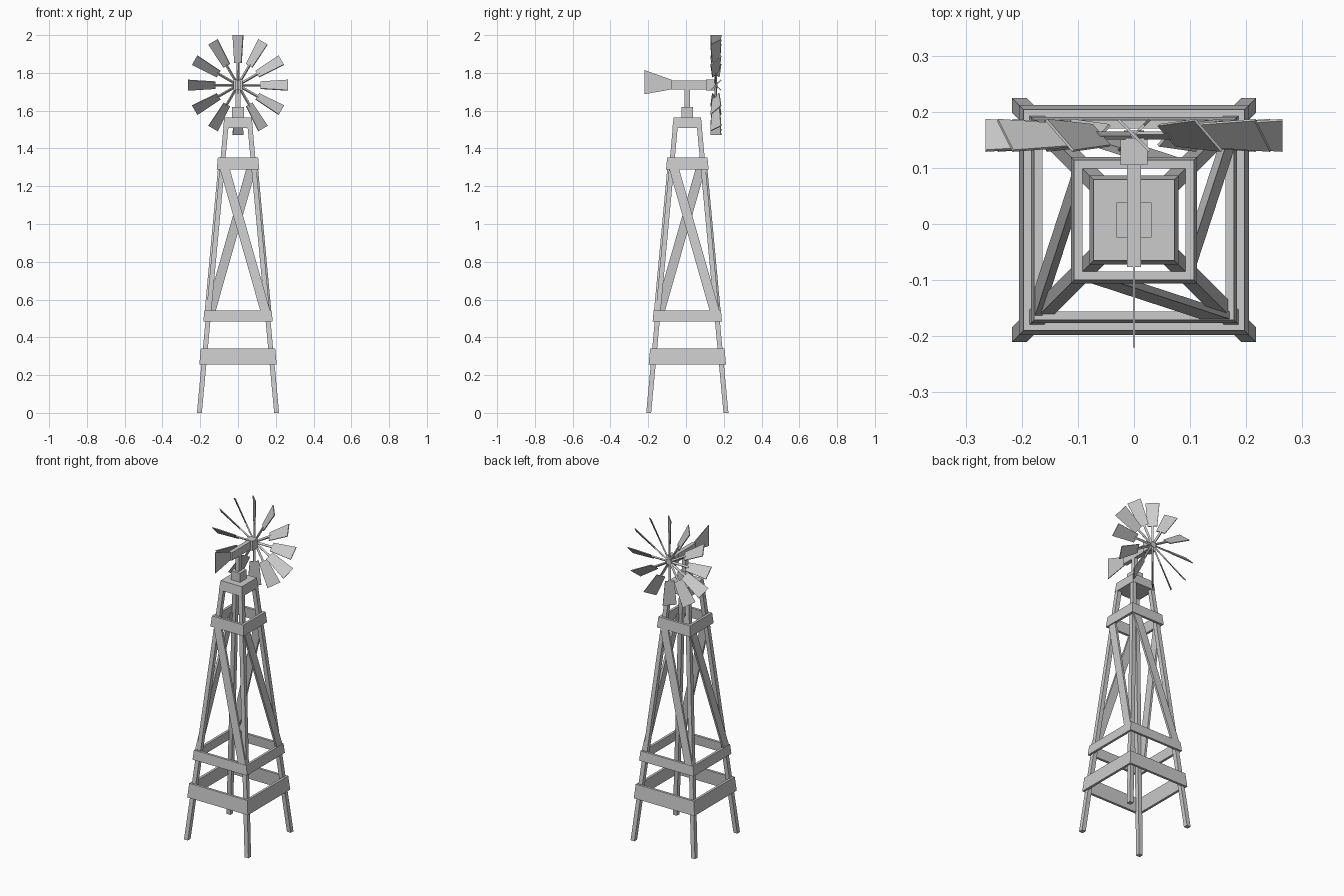
import bpy, math
from mathutils import Matrix, Vector

if "Cube" in bpy.data.objects:
    bpy.data.objects.remove(bpy.data.objects["Cube"])

CY = 0.007          # tower axis y
FAN = Vector((0, 0.158, 1.735))


def leg_out(z):
    """Outer half-width of the tapered tower at height z."""
    return 0.2175 - 0.093 * z


def mesh(name, verts, faces):
    me = bpy.data.meshes.new(name)
    me.from_pydata([tuple(v) for v in verts], [], faces)
    me.update()
    ob = bpy.data.objects.new(name, me)
    bpy.context.collection.objects.link(ob)
    return ob


HEX = [(3, 2, 1, 0), (4, 5, 6, 7), (0, 1, 5, 4), (1, 2, 6, 5), (2, 3, 7, 6), (3, 0, 4, 7)]


def hexa(name, low, high):
    """Solid between two quads, each listed counter-clockwise from above."""
    return mesh(name, list(low) + list(high), HEX)


def rect(x0, x1, y0, y1, z):
    return [Vector(p) for p in ((x0, y0, z), (x1, y0, z), (x1, y1, z), (x0, y1, z))]


def box(name, x0, x1, y0, y1, z0, z1):
    return hexa(name, rect(x0, x1, y0, y1, z0), rect(x0, x1, y0, y1, z1))


def turned(pts, k):
    """Turn points a quarter turn k times about the tower axis."""
    m = Matrix.Translation((0, CY, 0)) @ Matrix.Rotation(k * math.pi / 2, 4, 'Z')
    return [m @ p for p in pts]


# Legs and diagonal braces, one per side
for k in range(4):
    quads = []
    for z in (0, 1.54):
        o = leg_out(z)
        quads.append(turned(rect(-o, -o + 0.026, -o, -o + 0.026, z), k))
    hexa(f"leg_{k + 1}", *quads)

    quads = []
    for x, z in ((0.15, 0.52), (-0.075, 1.31)):
        o = leg_out(z)
        quads.append(turned(rect(x - 0.026, x + 0.026, -o - 0.009, -o + 0.004, z), k))
    hexa(f"diagonal_brace_{k + 1}", *quads)

# Sloped bands around the tower
for name, z0, z1, off in (("lower_band", 0.255, 0.34, 0.011),
                          ("middle_band", 0.483, 0.541, 0.011),
                          ("upper_band", 1.289, 1.353, 0.015)):
    verts = []
    for z, d in ((z0, off), (z1, off), (z1, off - 0.015), (z0, off - 0.015)):
        h = leg_out(z) + d
        verts += rect(-h, h, CY - h, CY + h, z)
    faces = []
    for r in range(4):
        for i in range(4):
            j, s = (i + 1) % 4, (r + 1) % 4
            faces.append((r * 4 + i, r * 4 + j, s * 4 + j, s * 4 + i))
    mesh(name, verts, faces)

# Tapered cap, turntable block, post, beam and gearbox
hexa("tower_cap", rect(-0.079, 0.079, CY - 0.079, CY + 0.079, 1.508),
     rect(-0.072, 0.072, CY - 0.072, CY + 0.072, 1.565))
box("swivel_block", -0.031, 0.031, CY - 0.031, CY + 0.031, 1.56, 1.62)
box("post", -0.0125, 0.0125, CY - 0.014, CY + 0.014, 1.61, 1.72)
box("beam", -0.0125, 0.0125, -0.077, 0.11, 1.713, 1.761)
box("gearbox", -0.024, 0.024, 0.105, 0.153, 1.706, 1.765)

# Tail vane: thin trapezoid plate
t = 0.002
tail = [(-0.22, 1.687), (-0.075, 1.713), (-0.075, 1.763), (-0.22, 1.815)]
hexa("tail_vane", [Vector((-t, y, z)) for y, z in tail], [Vector((t, y, z)) for y, z in tail])

# Fan hub
bpy.ops.mesh.primitive_cylinder_add(vertices=12, radius=0.018, depth=0.018, location=FAN,
                                    rotation=(math.pi / 2, 0, 0))
bpy.context.object.name = "fan_hub"

# Twelve pitched blades on spokes
for k in range(12):
    a = k * math.pi / 6
    radial = Vector((math.cos(a), 0, math.sin(a)))
    tangent = Vector((-math.sin(a), 0, math.cos(a)))
    chord = (tangent + Vector((0, 1, 0))).normalized()
    normal = radial.cross(chord)

    def section(r, w, th):
        return [FAN + radial * r + chord * (c * w) + normal * (n * th)
                for c, n in ((-1, -1), (1, -1), (1, 1), (-1, 1))]

    hexa(f"spoke_{k + 1}", section(0.005, 0.006, 0.004), section(0.13, 0.006, 0.004))
    hexa(f"blade_{k + 1}", section(0.118, 0.026, 0.0025), section(0.265, 0.039, 0.0025))
